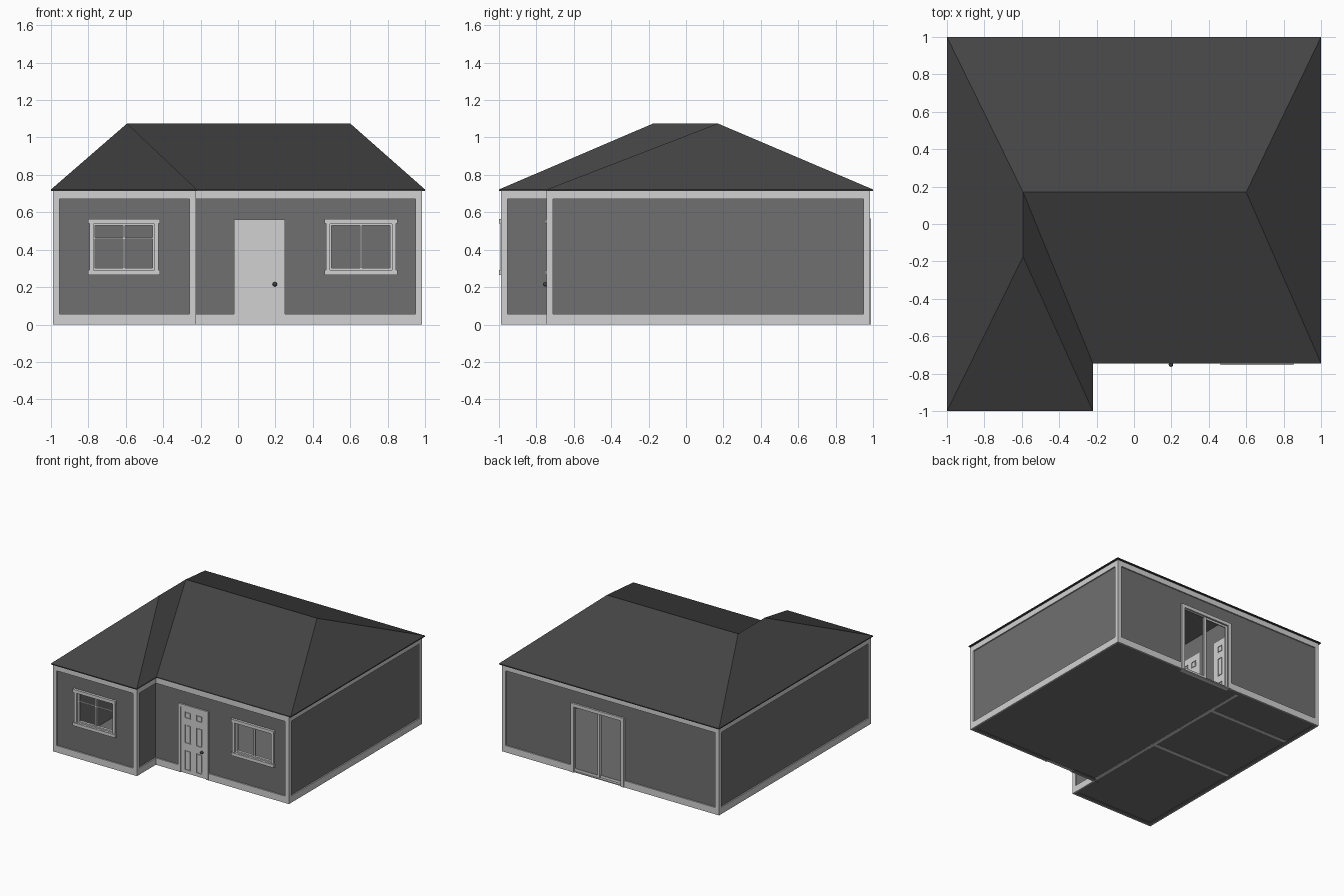
import bpy, bmesh, math
from mathutils import Matrix

if "Cube" in bpy.data.objects:
    bpy.data.objects.remove(bpy.data.objects["Cube"])


def material(name, rgb):
    m = bpy.data.materials.new(name)
    m.diffuse_color = (*rgb, 1)
    m.use_nodes = True
    m.node_tree.nodes["Principled BSDF"].inputs["Base Color"].default_value = m.diffuse_color
    return m


WALL = material("wall grey", (0.16, 0.16, 0.16))
TRIM = material("trim light grey", (0.64, 0.64, 0.64))
ROOF = material("roof charcoal", (0.058, 0.058, 0.058))
KNOB = material("knob dark", (0.05, 0.05, 0.05))


def finish(name, bm, mat):
    bmesh.ops.recalc_face_normals(bm, faces=bm.faces)
    me = bpy.data.meshes.new(name)
    bm.to_mesh(me)
    bm.free()
    me.materials.append(mat)
    ob = bpy.data.objects.new(name, me)
    bpy.context.collection.objects.link(ob)
    return ob


def boxes(name, items, mat, xf=None):
    """One object from boxes given as (x0, x1, y0, y1, z0, z1)."""
    bm = bmesh.new()
    for x0, x1, y0, y1, z0, z1 in items:
        m = Matrix.Translation(((x0 + x1) / 2, (y0 + y1) / 2, (z0 + z1) / 2))
        m = m @ Matrix.Diagonal((x1 - x0, y1 - y0, z1 - z0, 1))
        bmesh.ops.create_cube(bm, size=1, matrix=m)
    if xf:
        bmesh.ops.transform(bm, matrix=xf, verts=bm.verts)
    return finish(name, bm, mat)


def run(axis, u0, u1, v0, v1, z0, z1, holes=()):
    """Straight wall along an axis, split around holes (a, b, bottom, top)."""
    out, u = [], u0

    def add(a, b, c, d):
        if b - a > 1e-4 and d - c > 1e-4:
            out.append((a, b, v0, v1, c, d) if axis == "x" else (v0, v1, a, b, c, d))
    for a, b, lo, hi in sorted(holes):
        add(u, a, z0, z1)
        add(a, b, z0, max(z0, min(lo, z1)))
        add(a, b, min(z1, max(hi, z0)), z1)
        u = b
    add(u, u1, z0, z1)
    return out


# Openings
WIN_L, WIN_R = (-0.78, -0.44, 0.285, 0.545), (0.485, 0.83, 0.285, 0.545)
DOOR_F, DOOR_B = (-0.01, 0.24, 0, 0.55), (-0.115, 0.345, 0, 0.555)
IN_DOORS = [(0.69, 0.92, 0, 0.54), (0.29, 0.52, 0, 0.54), (-0.33, -0.10, 0, 0.54)]
H, T = 0.715, 0.03

# Outer walls
boxes("outer_walls",
      run("x", -0.98, -0.235, -0.98, -0.98 + T, 0, H, [WIN_L])
      + run("x", -0.235, 0.975, -0.735, -0.735 + T, 0, H, [DOOR_F, WIN_R])
      + run("x", -0.98, 0.975, 0.975 - T, 0.975, 0, H, [DOOR_B])
      + run("y", -0.98 + T, 0.975 - T, -0.98, -0.98 + T, 0, H)
      + run("y", -0.735 + T, 0.975 - T, 0.975 - T, 0.975, 0, H)
      + run("y", -0.98 + T, -0.735, -0.235 - T, -0.235, 0, H), WALL)

# Inner partitions with light skirting
boxes("partition_walls",
      run("y", -0.735, 0.945, -0.23, -0.21, 0.002, 0.7, IN_DOORS)
      + run("x", -0.95, -0.23, 0.63, 0.65, 0.002, 0.7)
      + run("x", -0.95, -0.23, -0.04, -0.02, 0.002, 0.7), WALL)
boxes("partition_skirting",
      run("y", -0.735, 0.945, -0.234, -0.206, 0, 0.05, IN_DOORS)
      + run("x", -0.95, -0.234, 0.626, 0.654, 0, 0.05)
      + run("x", -0.95, -0.234, -0.044, -0.016, 0, 0.05), TRIM)

# Floor and ceiling slabs follow the L plan
for name, z0, z1 in (("floor", 0.003, 0.012), ("ceiling", 0.7, 0.713)):
    boxes(name, [(-0.96, -0.25, -0.96, 0.955, z0, z1),
                 (-0.25, 0.955, -0.715, 0.955, z0, z1)], WALL)


# Trim boards: base, top band and corner posts on each facade
def trim(axis, u0, u1, v0, v1, posts, door=None):
    holes = [door] if door else []
    out = run(axis, u0, u1, v0, v1, 0, 0.055, holes)
    out += run(axis, u0, u1, v0, v1, 0.67, H)
    if "a" in posts:
        out += run(axis, u0, u0 + 0.035, v0, v1, 0.055, 0.67)
    if "b" in posts:
        out += run(axis, u1 - 0.035, u1, v0, v1, 0.055, 0.67)
    return out


boxes("wall_trim",
      trim("x", -0.99, -0.225, -0.99, -0.98, "ab")
      + trim("x", -0.225, 0.985, -0.745, -0.735, "b", DOOR_F)
      + trim("x", -0.99, 0.985, 0.975, 0.985, "ab", DOOR_B)
      + trim("y", -0.99, 0.985, -0.99, -0.98, "ab")
      + trim("y", -0.745, 0.985, 0.975, 0.985, "ab")
      + trim("y", -0.99, -0.735, -0.235, -0.225, "a"), TRIM)


# Hip roof over the L plan
bm = bmesh.new()
plan = [(-1, -1), (-0.22, -1), (-0.22, -0.745), (1, -0.745), (1, 1), (-1, 1)]
low = [bm.verts.new((x, y, 0.714)) for x, y in plan]
a, b, c, d, e, f = eave = [bm.verts.new((x, y, 0.722)) for x, y in plan]
p, q, r = [bm.verts.new((x, y, 1.075)) for x, y in ((-0.593, -0.175), (-0.593, 0.17), (0.6, 0.17))]
for face in ((a, b, p), (b, c, q, p), (c, d, r, q), (d, e, r), (e, f, q, r), (f, a, p, q), low):
    bm.faces.new(face)
for i in range(6):
    j = (i + 1) % 6
    bm.faces.new((low[i], low[j], eave[j], eave[i]))
finish("roof", bm, ROOF)


# Windows: casing, head, sill, sash and mullion
def ring(x0, x1, z0, z1, w, y0, y1):
    return [(x0, x0 + w, y0, y1, z0, z1), (x1 - w, x1, y0, y1, z0, z1),
            (x0 + w, x1 - w, y0, y1, z0, z0 + w), (x0 + w, x1 - w, y0, y1, z1 - w, z1)]


def window(name, hole, y, bar):
    x0, x1, z0, z1 = hole
    parts = ring(x0 - 0.015, x1 + 0.015, z0 - 0.015, z1 + 0.015, 0.022, y - 0.012, y)
    parts += [(x0 - 0.022, x1 + 0.022, y - 0.02, y, z, z + 0.026) for z in (z0 - 0.02, z1 - 0.006)]
    parts += ring(x0, x1, z0, z1, 0.016, y + 0.004, y + 0.026)
    mid = (x0 + x1) / 2
    parts.append((mid - 0.006, mid + 0.006, y + 0.006, y + 0.022, z0, z1))
    if bar:
        parts.append((x0, x1, y + 0.008, y + 0.02, 0.456, 0.465))
    boxes(name, parts, TRIM)


window("left_window", WIN_L, -0.98, True)
window("right_window", WIN_R, -0.735, False)


# Six panel doors, built around x = 0 and y = 0
def door(name, xf, w):
    s = w / 0.25
    cols = [(-0.077 * s, -0.024 * s), (0.024 * s, 0.077 * s)]
    rows = [(0.03, 0.19), (0.25, 0.40), (0.455, 0.505)]
    parts = [(-w / 2, w / 2, -0.006, 0.006, 0.001, 0.555)]
    for y0, y1, in ((-0.012, -0.006), (0.006, 0.012)):
        xs = [-w / 2, *cols[0], *cols[1], w / 2]
        parts += [(xs[i], xs[i + 1], y0, y1, 0.001, 0.555) for i in (0, 2, 4)]
        zs = [0.001, *rows[0], *rows[1], *rows[2], 0.555]
        for x0, x1 in cols:
            parts += [(x0, x1, y0, y1, zs[i], zs[i + 1]) for i in (0, 2, 4, 6)]
            parts += [(x0 + 0.007, x1 - 0.007, y0, y1, z0 + 0.007, z1 - 0.007) for z0, z1 in rows]
    boxes(name, parts, TRIM, xf)
    # Round knobs on short stems, both sides
    bm = bmesh.new()
    for side in (-1, 1):
        m = xf @ Matrix.Translation((w / 2 - 0.043, side * 0.024, 0.215))
        bmesh.ops.create_uvsphere(bm, u_segments=12, v_segments=8, radius=0.012, matrix=m)
        m = xf @ Matrix.Translation((w / 2 - 0.043, side * 0.014, 0.215)) @ Matrix.Rotation(math.pi / 2, 4, "X")
        bmesh.ops.create_cone(bm, cap_ends=True, segments=10, radius1=0.006, radius2=0.006,
                              depth=0.014, matrix=m)
    for fc in bm.faces:
        fc.smooth = True
    finish(name + "_knob", bm, KNOB)


def jambs(hole, w, y0, y1):
    x0, x1, _, z1 = hole
    return [(x0 - 0.012, x0 - 0.012 + w, y0, y1, 0, z1 + 0.012),
            (x1 + 0.012 - w, x1 + 0.012, y0, y1, 0, z1 + 0.012),
            (x0 - 0.012 + w, x1 + 0.012 - w, y0, y1, z1 + 0.012 - w, z1 + 0.012)]


door("front_door", Matrix.Translation((0.115, -0.728, 0)), 0.25)
boxes("front_door_frame", jambs(DOOR_F, 0.022, -0.747, -0.735), TRIM)
for i, (y0, y1, _, _) in enumerate(IN_DOORS):
    xf = Matrix.Translation((-0.22, (y0 + y1) / 2, 0)) @ Matrix.Rotation(math.pi / 2, 4, "Z")
    door(f"inner_door_{i + 1}", xf, y1 - y0)

# Sliding back door: frame and two open sashes on separate tracks
bx0, bx1, _, bz1 = DOOR_B
mid = (bx0 + bx1) / 2
boxes("back_door_frame", jambs(DOOR_B, 0.027, 0.975, 0.99)
      + [(bx0, bx1, 0.945, 0.98, 0, 0.008)], TRIM)
boxes("back_door_sashes",
      ring(bx0, mid + 0.01, 0.008, bz1, 0.02, 0.950, 0.960)
      + ring(mid - 0.01, bx1, 0.008, bz1, 0.02, 0.962, 0.972), TRIM)
